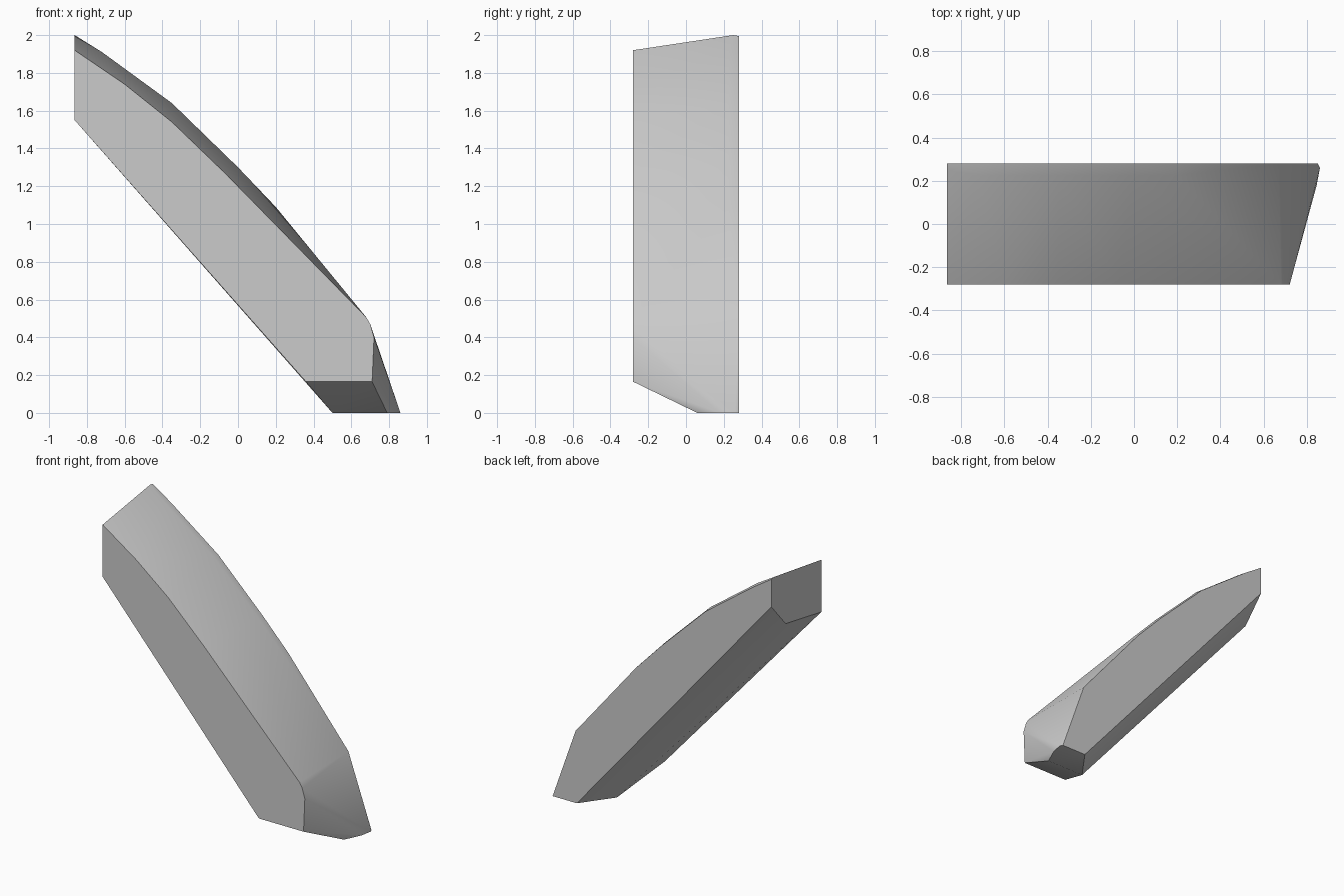
import bpy, bmesh, math

if "Cube" in bpy.data.objects:
    bpy.data.objects.remove(bpy.data.objects["Cube"])

grey = bpy.data.materials.new("light grey")
grey.diffuse_color = (0.6, 0.6, 0.6, 1)
grey.use_nodes = True
grey.node_tree.nodes["Principled BSDF"].inputs["Base Color"].default_value = grey.diffuse_color

# Side profiles as (x, z), both ending at the flat left cap
front_profile = [(-0.865, 1.55), (-0.865, 1.92), (-0.6, 1.74), (-0.35, 1.54),
                 (-0.07, 1.27), (0.68, 0.505), (0.70, 0.47), (0.72, 0.40),
                 (0.71, 0.165), (0.36, 0.165)]
ridge_profile = [(-0.865, 2.0), (-0.72, 1.91), (-0.35, 1.64), (0.0, 1.30), (0.2, 1.09)]
back_profile = [(x, z - 0.01) for x, z in ridge_profile[1:]] + [(0.67, 0.51)]

points = [(x, -0.28, z) for x, z in front_profile]
# Slightly softened rear top edge
points += [(x, 0.225, z) for x, z in ridge_profile[1:]]
points += [(x, 0.28, z) for x, z in back_profile]
points += [(-0.865, 0.25, 2.0), (-0.865, 0.28, 1.995)]
# Lower corners of the left cap
points += [(-0.865, 0.28, 1.80), (-0.865, 0.12, 1.62)]
# Small flat foot
points += [(x, y, 0) for x, y in [(0.50, 0.06), (0.79, 0.06), (0.845, 0.18),
                                  (0.86, 0.26), (0.85, 0.28), (0.66, 0.28)]]

# Faceted curved block
bm = bmesh.new()
for p in points:
    bm.verts.new(p)
result = bmesh.ops.convex_hull(bm, input=bm.verts)
loose = [v for v in bm.verts if not v.link_faces]
bmesh.ops.delete(bm, geom=loose, context='VERTS')
bmesh.ops.dissolve_limit(bm, angle_limit=math.radians(0.5),
                         verts=bm.verts, edges=bm.edges)
bmesh.ops.recalc_face_normals(bm, faces=bm.faces)
mesh = bpy.data.meshes.new("curved_block")
bm.to_mesh(mesh)
bm.free()
mesh.materials.append(grey)
block = bpy.data.objects.new("curved_block", mesh)
bpy.context.collection.objects.link(block)

# Smooth the gentle curve, keep the hard edges
bpy.context.view_layer.objects.active = block
block.select_set(True)
bpy.ops.object.shade_smooth_by_angle(angle=math.radians(30))
